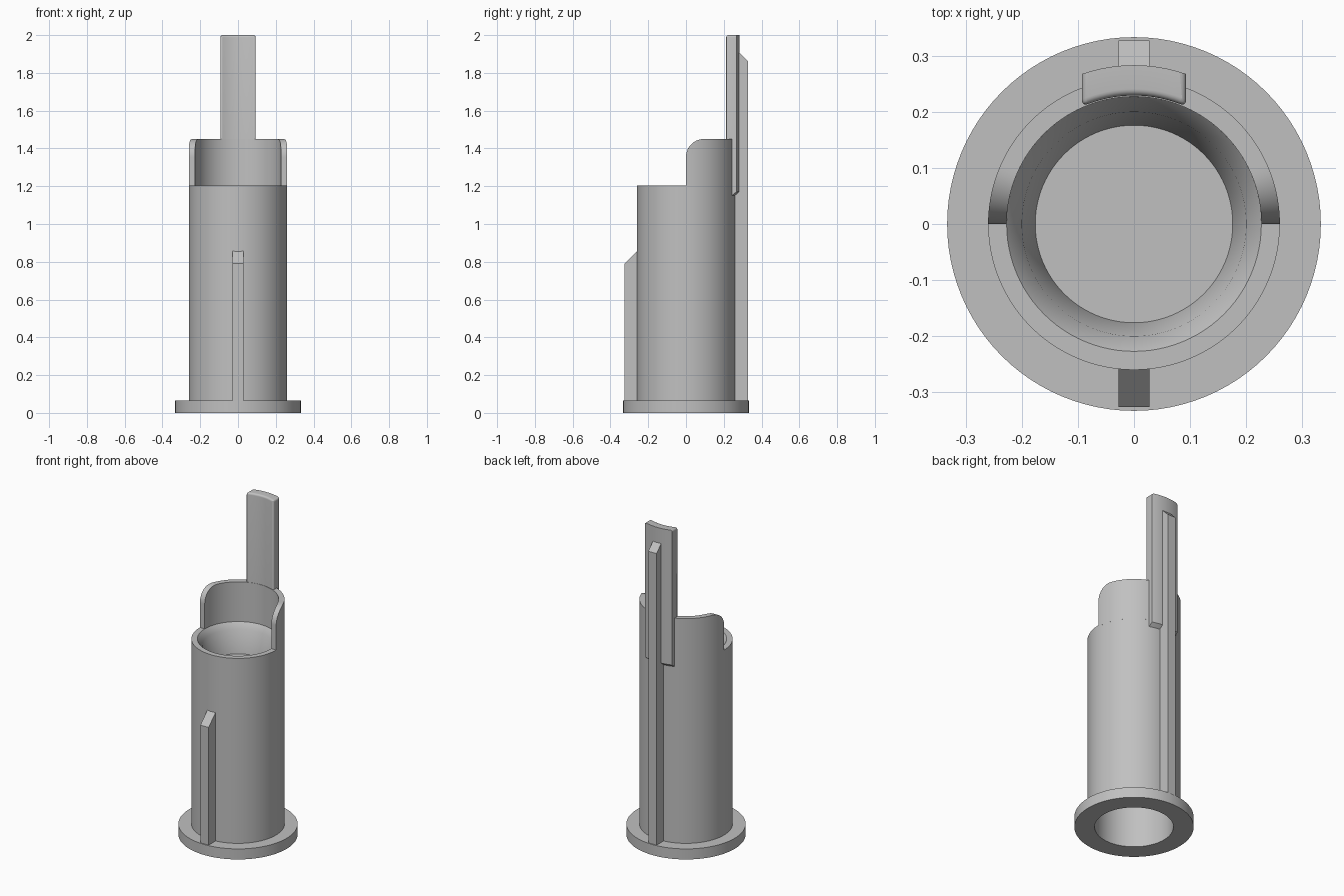
import bpy, bmesh, math

cube = bpy.data.objects.get("Cube")
if cube:
    bpy.data.objects.remove(cube, do_unlink=True)

grey = bpy.data.materials.new("plain_grey")
grey.use_nodes = True
colour = (0.53, 0.53, 0.53, 1)
grey.diffuse_color = colour
grey.node_tree.nodes["Principled BSDF"].inputs["Base Color"].default_value = colour


def finish(name, bm):
    bmesh.ops.remove_doubles(bm, verts=bm.verts, dist=1e-5)
    bmesh.ops.recalc_face_normals(bm, faces=bm.faces)
    mesh = bpy.data.meshes.new(name)
    bm.to_mesh(mesh)
    bm.free()
    mesh.materials.append(grey)
    obj = bpy.data.objects.new(name, mesh)
    bpy.context.collection.objects.link(obj)
    bpy.ops.object.select_all(action='DESELECT')
    bpy.context.view_layer.objects.active = obj
    obj.select_set(True)
    bpy.ops.object.shade_smooth_by_angle(angle=math.radians(28))
    return obj


def loft(rings):
    """Closed solid through equal-length cross-section rings."""
    bm = bmesh.new()
    loops = [[bm.verts.new(p) for p in ring] for ring in rings]
    n = len(loops[0])
    for a, b in zip(loops, loops[1:]):
        for i in range(n):
            j = (i + 1) % n
            bm.faces.new((a[i], a[j], b[j], b[i]))
    bm.faces.new(loops[0])
    bm.faces.new(loops[-1][::-1])
    return bm


# Flanged tube: hollow below, shallow tapered cup on top
profile = [(0, 0.99), (0.22, 0.99), (0.22, 0), (0.333, 0), (0.333, 0.065),
           (0.26, 0.065), (0.26, 1.205), (0.227, 1.205), (0.2, 1.17),
           (0.176, 1.03), (0, 1.03)]
bm = bmesh.new()
verts = [bm.verts.new((r, 0, z)) for r, z in profile]
edges = [bm.edges.new(pair) for pair in zip(verts, verts[1:])]
bmesh.ops.spin(bm, geom=verts + edges, cent=(0, 0, 0), axis=(0, 0, 1),
               angle=math.tau, steps=96)
finish("flanged_tube", bm)

# Half collar with rounded front corners, cut along the side profile
FILLET, TOP = 0.095, 1.45


def collar_top(y):
    d = max(0, FILLET - y)
    return TOP - FILLET + math.sqrt(max(0, FILLET ** 2 - d ** 2))


rings = []
STEPS = 96
for i in range(STEPS + 1):
    # columns crowd towards the two ends, where the fillet is steep
    a = math.pi * (1 - math.cos(math.pi * i / STEPS)) / 2
    c, s = math.cos(a), math.sin(a)
    ring = []
    for r, upper in ((0.227, False), (0.26, False), (0.26, True), (0.227, True)):
        ring.append((r * c, r * s, collar_top(r * s) if upper else 1.195))
    rings.append(ring)
finish("half_collar", loft(rings))

# Curved tongue standing behind the collar
HALF, INNER, OUTER, HEIGHT = 0.093, 0.229, 0.283, 2.0
rings = []
for i in range(17):
    x = HALF * (i / 8 - 1)
    yi, yo = math.sqrt(INNER ** 2 - x * x), math.sqrt(OUTER ** 2 - x * x)
    rings.append([(x, yi, 1.125), (x, yo, 1.17), (x, yo, HEIGHT), (x, yi, HEIGHT)])
bm = loft(rings)


def rounded(edge):
    p, q = edge.verts[0].co, edge.verts[1].co
    inner = all(math.hypot(v.x, v.y) < INNER + 0.01 for v in (p, q))
    side = abs(p.x) > HALF - 0.001 and abs(p.x - q.x) < 0.001
    top = min(p.z, q.z) > HEIGHT - 0.001
    return (inner and (side or top)) or (side and top)


bmesh.ops.bevel(bm, geom=[e for e in bm.edges if rounded(e)], offset=0.022,
                segments=5, profile=0.5, affect='EDGES', clamp_overlap=True)
finish("curved_tongue", bm)


# Straight guide ribs with sloped tops
def rib(name, outline):
    finish(name, loft([[(x, y, z) for y, z in outline] for x in (-0.028, 0.028)]))


rib("front_rib", [(-0.25, 0.06), (-0.326, 0.06), (-0.326, 0.79), (-0.25, 0.865)])
rib("back_rib", [(0.25, 0.06), (0.327, 0.06), (0.327, 1.862), (0.27, 1.919), (0.25, 1.919)])
